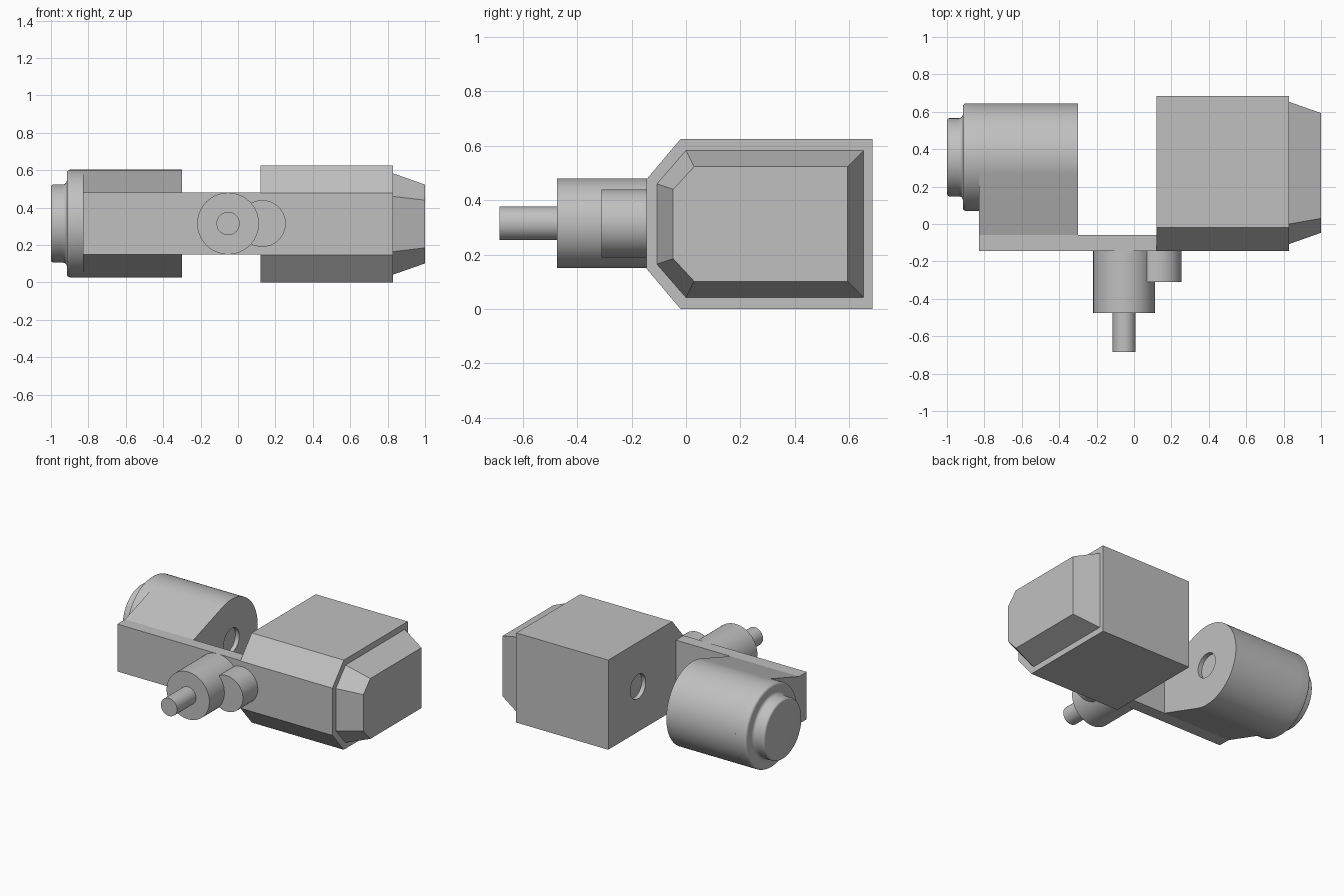
import bpy, bmesh
from math import pi, sin, cos, atan2, asin, hypot, radians
from mathutils import Matrix, Vector

cube = bpy.data.objects.get("Cube")
if cube:
    bpy.data.objects.remove(cube, do_unlink=True)

grey = bpy.data.materials.new("light_grey")
grey.use_nodes = True
colour = (0.53, 0.53, 0.53, 1)
grey.diffuse_color = colour
grey.node_tree.nodes["Principled BSDF"].inputs["Base Color"].default_value = colour

AXIS_Y, AXIS_Z = 0.357, 0.315      # shared axis of the drum and the sockets
DRUM_R = 0.288


def finish(name, bm):
    bmesh.ops.recalc_face_normals(bm, faces=bm.faces)
    mesh = bpy.data.meshes.new(name)
    bm.to_mesh(mesh)
    bm.free()
    mesh.materials.append(grey)
    mesh.shade_smooth()
    mesh.set_sharp_from_angle(angle=radians(25))
    obj = bpy.data.objects.new(name, mesh)
    bpy.context.collection.objects.link(obj)
    return obj


def loft(name, sections, caps=(True, True)):
    """Skin a list of (x, yz outline) sections along x."""
    bm = bmesh.new()
    rings = [[bm.verts.new((x, y, z)) for y, z in pts] for x, pts in sections]
    for a, b in zip(rings, rings[1:]):
        for i in range(len(a)):
            j = (i + 1) % len(a)
            bm.faces.new((a[i], a[j], b[j], b[i]))
    for ring, cap in zip((rings[0], rings[-1]), caps):
        if cap:
            bm.faces.new(ring)
    return finish(name, bm)


def circle(r, n=72):
    return [(AXIS_Y + r * cos(2 * pi * i / n), AXIS_Z + r * sin(2 * pi * i / n)) for i in range(n)]


def mirrored(half):
    """Complete an upper half outline by mirroring it below the axis."""
    return half + [(y, 2 * 0.3125 - z) for y, z in reversed(half)]


def cylinder(name, x, r, y0, y1):
    bm = bmesh.new()
    place = Matrix.Translation((x, (y0 + y1) / 2, AXIS_Z)) @ Matrix.Rotation(pi / 2, 4, "X")
    bmesh.ops.create_cone(bm, cap_ends=True, segments=64, radius1=r, radius2=r,
                          depth=abs(y1 - y0), matrix=place)
    return finish(name, bm)


def cut_socket(obj, x, depth=0.03, r=0.085):
    """Sink a shallow round socket into a side face."""
    cutter = loft("socket_cutter", [(x - depth, circle(r, 48)), (x + depth, circle(r, 48))])
    cutter.hide_render = True
    mod = obj.modifiers.new("socket", "BOOLEAN")
    mod.operation, mod.solver, mod.object = "DIFFERENCE", "EXACT", cutter
    bpy.context.view_layer.objects.active = obj
    bpy.ops.object.modifier_apply(modifier=mod.name)
    bpy.data.objects.remove(cutter, do_unlink=True)
    obj.data.set_sharp_from_angle(angle=radians(25))


# Chamfered block and its tapered end cap
block = loft("main_block", [(x, mirrored([(-0.145, 0.477), (-0.02, 0.625), (0.685, 0.625)]))
                            for x in (0.12, 0.83)])
cut_socket(block, 0.12)
loft("tapered_end", [
    (0.83, mirrored([(-0.107, 0.46), (0.0, 0.583), (0.653, 0.583)])),
    (1.0, mirrored([(-0.047, 0.44), (0.03, 0.523), (0.593, 0.523)]))])

# Front bar joining block and drum
bm = bmesh.new()
bmesh.ops.create_cube(bm, size=1, matrix=Matrix.Translation((-0.355, -0.1025, 0.315))
                      @ Matrix.Diagonal((0.95, 0.085, 0.33, 1)))
finish("front_bar", bm)

# Drum housing: round at the back, tangent to the bar at the front
bar_y, bar_half = -0.06, 0.165
dy, dz = AXIS_Y - bar_y, -bar_half
slope = atan2(dz, dy) + asin(DRUM_R / hypot(dy, dz))
end = pi / 2 + slope
steps = 56
arc = [-end + 2 * end * i / steps for i in range(steps + 1)]
outline = [(AXIS_Y + DRUM_R * cos(a), AXIS_Z + DRUM_R * sin(a)) for a in arc]
outline += [(bar_y, AXIS_Z + bar_half), (bar_y, AXIS_Z - bar_half)]
housing = loft("drum_housing", [(-0.83, outline), (-0.30, outline)])
cut_socket(housing, -0.30)

# Drum end: rounded shoulder, filleted neck, rounded rim
def quarter(x, r, radius, start, stop, n=6):
    return [(x + radius * cos(a), r + radius * sin(a))
            for a in (start + (stop - start) * i / n for i in range(n + 1))]

profile = [(-0.83, DRUM_R)]
profile += quarter(-0.897, DRUM_R - 0.018, 0.018, pi / 2, pi)
profile += quarter(-0.937, 0.231, 0.022, 0, -pi / 2)
profile += quarter(-0.985, 0.194, 0.015, pi / 2, pi)
loft("drum_end", [(x, circle(r)) for x, r in profile], caps=(False, True))

# Front shaft group
cylinder("front_boss", -0.053, 0.165, -0.475, -0.14)
cylinder("front_shaft", -0.053, 0.062, -0.685, -0.47)
cylinder("side_boss", 0.13, 0.125, -0.31, -0.14)
